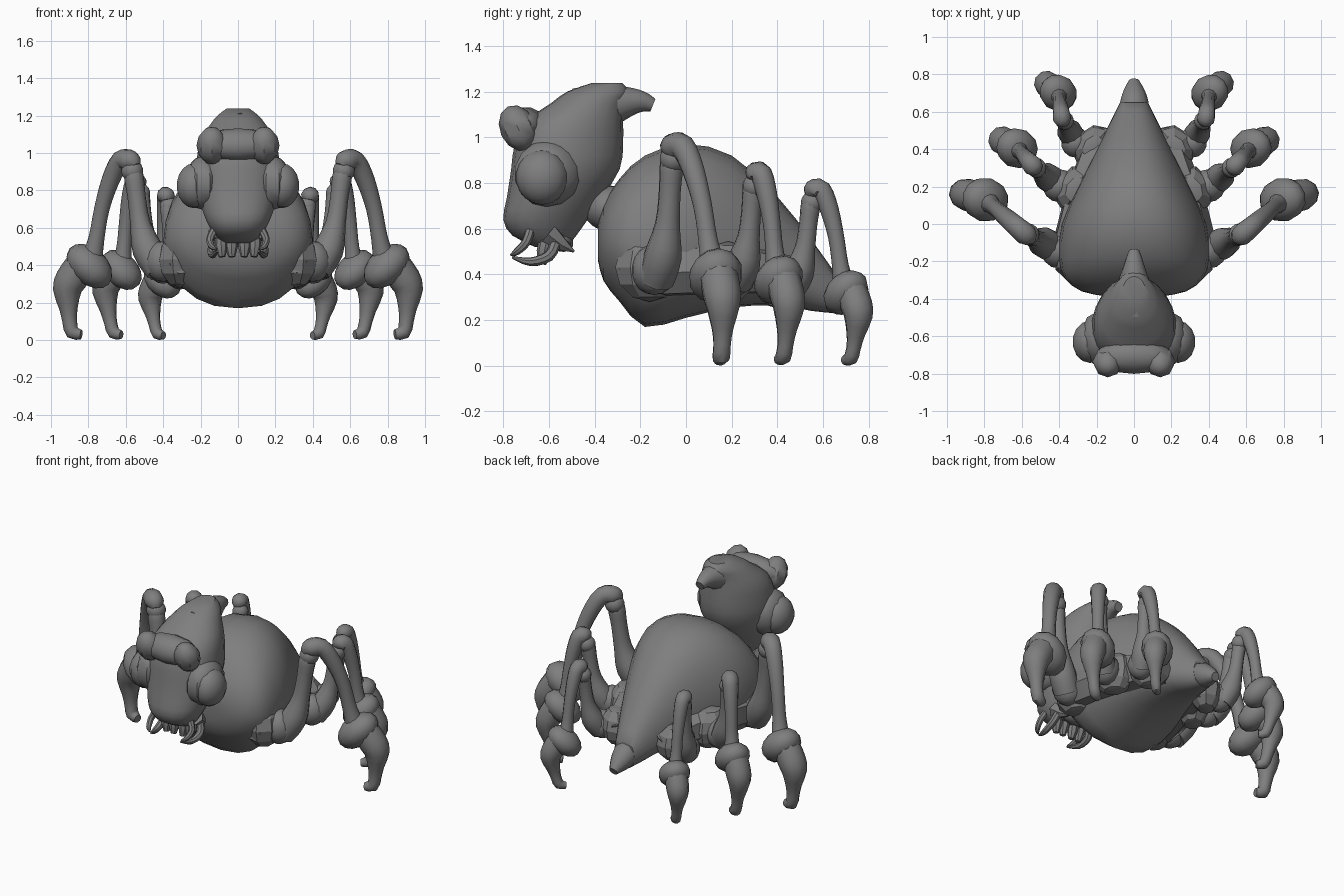
import bpy, bmesh, math
from mathutils import Vector, Matrix, Euler

if "Cube" in bpy.data.objects:
    bpy.data.objects.remove(bpy.data.objects["Cube"])

GREY = (0.21, 0.21, 0.21, 1)
mat = bpy.data.materials.new("shell grey")
mat.use_nodes = True
mat.diffuse_color = GREY
mat.node_tree.nodes["Principled BSDF"].inputs["Base Color"].default_value = GREY


def finish(name, bm, angle=40):
    bmesh.ops.recalc_face_normals(bm, faces=bm.faces)
    mesh = bpy.data.meshes.new(name)
    bm.to_mesh(mesh)
    bm.free()
    mesh.materials.append(mat)
    ob = bpy.data.objects.new(name, mesh)
    bpy.context.collection.objects.link(ob)
    bpy.ops.object.select_all(action="DESELECT")
    ob.select_set(True)
    bpy.context.view_layer.objects.active = ob
    bpy.ops.object.shade_smooth_by_angle(angle=math.radians(angle))


def spline(rows, steps):
    """Smooth the rows of numbers with a Catmull-Rom curve."""
    p = [Vector(r) for r in rows]
    p = [p[0]] + p + [p[-1]]
    out = []
    for a, b, c, d in zip(p, p[1:], p[2:], p[3:]):
        for i in range(steps):
            t = i / steps
            out.append(b + (c - a) * t / 2 + (a * 2 - b * 5 + c * 4 - d) * t * t / 2
                       + (b * 3 - a - c * 3 + d) * t ** 3 / 2)
    return out + [p[-1]]


def skin(name, rings):
    """Join rings of points into a closed skin."""
    bm = bmesh.new()
    loops = [[bm.verts.new(v) for v in ring] for ring in rings]
    n = len(loops[0])
    for a, b in zip(loops, loops[1:]):
        for i in range(n):
            bm.faces.new((a[i], a[(i + 1) % n], b[(i + 1) % n], b[i]))
    bm.faces.new(loops[0])
    bm.faces.new(loops[-1])
    finish(name, bm)


def tube(name, rows, sides=10, steps=3):
    """Tapered tube through rows of x, y, z, radius."""
    pts = spline(rows, steps)
    rings, u = [], None
    for i, p in enumerate(pts):
        d = (pts[min(i + 1, len(pts) - 1)] - pts[max(i - 1, 0)]).xyz.normalized()
        u = d.orthogonal() if u is None else u - d * u.dot(d)
        u.normalize()
        w = d.cross(u)
        rings.append([p.xyz + (u * math.cos(a) + w * math.sin(a)) * p.w
                      for a in (math.tau * k / sides for k in range(sides))])
    skin(name, rings)


def ball(name, at, size, rot=(0, 0, 0), seg=14, rings=9, angle=40):
    bm = bmesh.new()
    m = (Matrix.Translation(at) @ Euler([math.radians(r) for r in rot]).to_matrix().to_4x4()
         @ Matrix.Diagonal((*size, 1)))
    bmesh.ops.create_uvsphere(bm, u_segments=seg, v_segments=rings, radius=1, matrix=m)
    finish(name, bm, angle)


def power(v, e):
    return math.copysign(abs(v) ** e, v)


# Abdomen: stations of y, top, bottom, half width, height of the widest line
body = [(-.385, .62, .46, .16, .54), (-.36, .71, .37, .28, .54), (-.29, .82, .28, .37, .54),
        (-.18, .92, .17, .4, .52), (0, .97, .21, .385, .5), (.2, .92, .255, .3, .46),
        (.4, .74, .265, .2, .41), (.55, .55, .24, .125, .36), (.65, .41, .23, .075, .31)]
rings = []
for y, top, low, w, mid in spline(body, 2):
    ring = []
    for k in range(24):
        a = math.tau * k / 24
        s = math.sin(a)
        reach = top - mid if s > 0 else mid - low
        ring.append((w * power(math.cos(a), .85), y, mid + reach * power(s, .95 if s > 0 else 1.1)))
    rings.append(ring)
skin("abdomen", rings)
tube("tail_tip", [(0, .6, .33, .075), (0, .65, .31, .078), (0, .71, .28, .058), (0, .765, .25, .028)], 10, 2)
ball("neck", (0, -.34, .69), (.13, .11, .1))

# Head: stations of z, front y, back y, half width
head = [(.52, -.66, -.52, .08), (.57, -.76, -.48, .13), (.64, -.8, -.43, .17), (.73, -.785, -.37, .2),
        (.86, -.765, -.29, .225), (.97, -.75, -.275, .22), (1.07, -.7, -.275, .2),
        (1.15, -.59, -.27, .15), (1.2, -.52, -.25, .11), (1.238, -.41, -.28, .06)]
rings = []
for z, f, b, w in spline(head, 2):
    rings.append([(w * power(math.cos(a), .9) * (1 - .15 * math.sin(a)),
                   (f + b) / 2 + (b - f) / 2 * math.sin(a), z)
                  for a in (math.tau * k / 20 for k in range(20))])
skin("head", rings)
tube("crest_horn", [(0, -.46, 1.1, .12), (0, -.35, 1.135, .1), (0, -.25, 1.155, .066),
                    (0, -.19, 1.155, .046), (0, -.145, 1.14, .03)], 10)
ball("brow_bridge", (0, -.71, 1.045), (.21, .095, .085), (35, 0, 0), 12, 7)
ball("chin", (0, -.55, .545), (.12, .06, .045), (-20, 0, 0), 10, 6)

# Legs: hip, knee, ankle, outward heading in degrees, scale, inward bend of the toe
legs = {
    "front": ((.4, -.14, .42), (.585, -.05, .955), (.795, .13, .395), 15, 1, 0),
    "middle": ((.4, .205, .4), (.54, .31, .835), (.625, .405, .375), 28, .9, .05),
    "rear": ((.31, .435, .36), (.385, .565, .765), (.405, .7, .32), 40, .82, .06),
}


def mix(a, b, txy, tz, r):
    return (a.x + (b.x - a.x) * txy, a.y + (b.y - a.y) * txy, a.z + (b.z - a.z) * tz, r)


for sx, side in ((1, "left"), (-1, "right")):
    flip = Vector((sx, 1, 1))

    def put(rows):
        return [(r[0] * sx, *r[1:]) for r in rows]

    for name, (hip, knee, ankle, heading, s, bend) in legs.items():
        label = f"{name}_{side}_"
        hip, knee, ankle = Vector(hip), Vector(knee), Vector(ankle)
        out = Vector((math.cos(math.radians(heading)), math.sin(math.radians(heading)), 0))
        # Faceted socket and rounded hip
        ball(label + "socket", (hip + Vector((-.09, -.02, .01))) * flip, Vector((.12, .155, .15)) * s,
             (0, 0, sx * heading), 8, 6, 20)
        ball(label + "hip", hip * flip, Vector((.1, .1, .11)) * s)
        # Upper leg rising to the knee
        tube(label + "thigh", put([mix(hip, knee, .1, -.08, .08 * s), mix(hip, knee, .45, .12, .083 * s),
                                   mix(hip, knee, .66, .38, .055 * s), mix(hip, knee, .77, .65, .049 * s),
                                   mix(hip, knee, .85, .86, .052 * s), mix(hip, knee, .88, .95, .03 * s)]))
        ball(label + "knee", (knee - out * .02 - Vector((0, 0, .05))) * flip, Vector((.06, .06, .06)) * s)
        # Lower leg arching over and down
        tube(label + "shin", put([mix(knee, ankle, -.17, .05, .03 * s), mix(knee, ankle, -.06, 0, .058 * s),
                                  mix(knee, ankle, .2, -.005, .055 * s), mix(knee, ankle, .46, .18, .05 * s),
                                  mix(knee, ankle, .68, .45, .043 * s), mix(knee, ankle, .82, .74, .045 * s),
                                  mix(knee, ankle, .97, 1, .065 * s)]))
        # Ankle collar, high on the outside
        ball(label + "ankle", ankle * flip, Vector((.145, .118, .095)) * s,
             (0, -42, heading) if sx > 0 else (0, 42, -heading), 12, 8)
        # Foot: outward offset, share of the ankle height, radius
        foot = [(.05, 1, .085), (.1, .82, .086), (.122, .67, .077), (.115, .42, .049),
                (.108, .24, .039), (.093, .105, .039), (.045, .075, .026)]
        rows = []
        for o, h, r in foot:
            p = ankle + out * (o - bend * (1 - h)) * s
            rows.append((p.x, p.y, ankle.z * h, r * s))
        tube(label + "foot", put(rows), 10, 2)

    # Flank skirt below the shell
    tube(side + "_flank", put([(.29, -.28, .43, .08), (.315, -.1, .42, .125), (.25, .15, .43, .125),
                               (.19, .36, .41, .105), (.14, .48, .36, .075)]), 7, 1)

    # Eye, its socket, brow lobe
    ball(side + "_eye", Vector((.235, -.63, .825)) * flip, (.095, .115, .12))
    ball(side + "_eye_socket", Vector((.185, -.61, .84)) * flip, (.105, .15, .145), (0, 0, 0), 9, 7)
    ball(side + "_brow", Vector((.14, -.735, 1.04)) * flip, (.082, .08, .105), (25, 0, 0), 8, 6)

    # Mouthparts: inner teeth, curved palp, fang and cheek spike
    for x in (.035, .09):
        tube(side + "_tooth", put([(x, -.61, .55, .03), (x, -.62, .5, .034), (x * .95, -.63, .445, .018)]), 8, 2)
    tube(side + "_palp", put([(.12, -.68, .6, .022), (.15, -.7, .54, .02), (.14, -.74, .5, .016),
                              (.115, -.765, .485, .006)]), 8)
    tube(side + "_fang", put([(.12, -.57, .54, .024), (.14, -.6, .48, .024), (.135, -.68, .455, .019),
                              (.11, -.76, .475, .006)]), 8)
    tube(side + "_cheek_spike", put([(.11, -.6, .58, .05), (.11, -.54, .53, .03), (.1, -.49, .5, .005)]), 6, 1)
